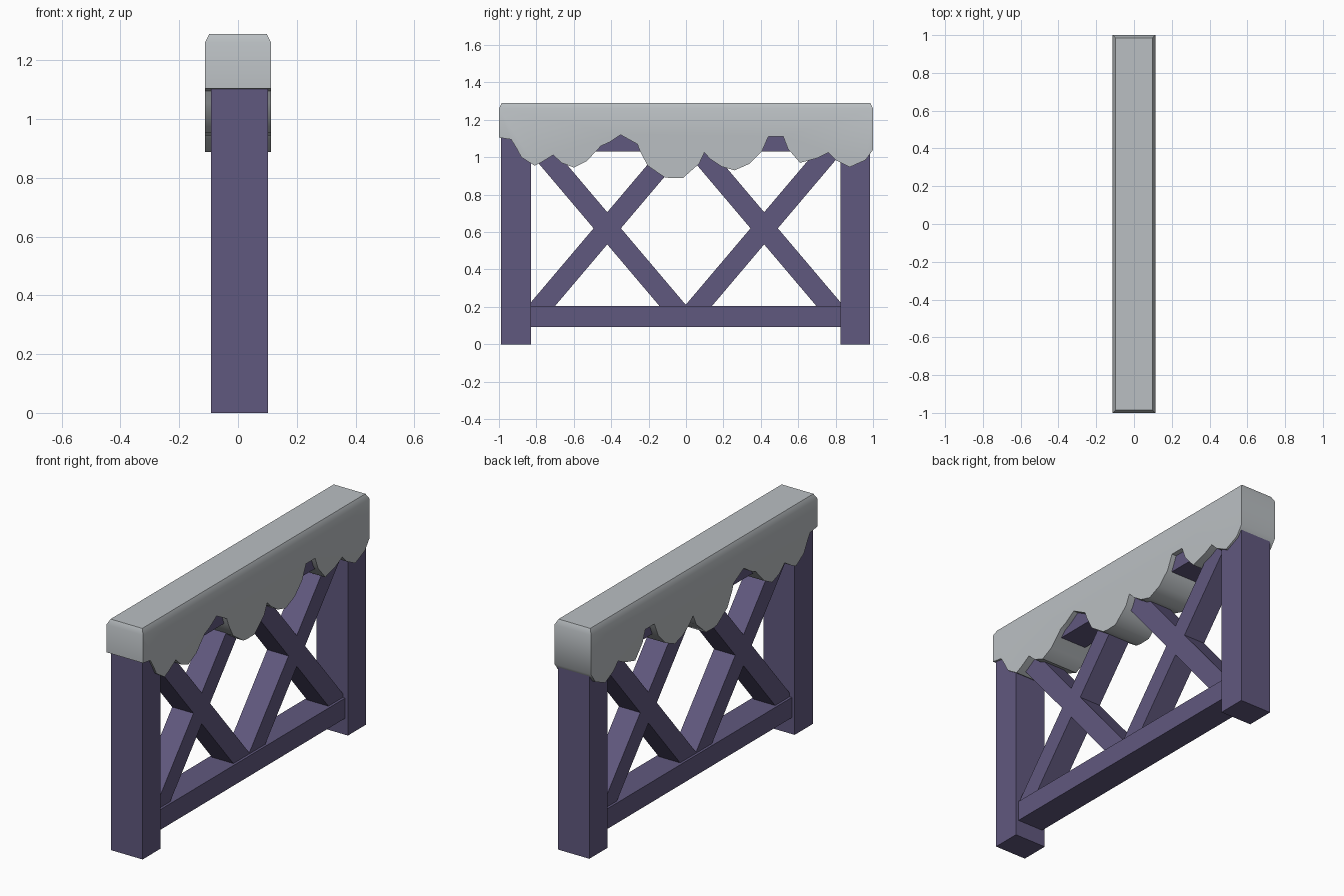
import bpy, bmesh, math

if "Cube" in bpy.data.objects:
    bpy.data.objects.remove(bpy.data.objects["Cube"])


def material(name, rgb):
    m = bpy.data.materials.new(name)
    m.diffuse_color = (*rgb, 1)
    m.use_nodes = True
    m.node_tree.nodes["Principled BSDF"].inputs["Base Color"].default_value = m.diffuse_color
    return m


WOOD = material("purple wood", (0.118, 0.098, 0.21))
SNOW = material("pale grey snow", (0.49, 0.52, 0.54))


def prism(name, outline, x0, x1, mat, cap=None):
    """Extrude a (y, z) outline along x; cap = (inset, height) chamfers the top."""
    bm = bmesh.new()
    face = bm.faces.new([bm.verts.new((x0, y, z)) for y, z in outline])
    out = bmesh.ops.extrude_face_region(bm, geom=[face])
    moved = [v for v in out["geom"] if isinstance(v, bmesh.types.BMVert)]
    bmesh.ops.translate(bm, verts=moved, vec=(x1 - x0, 0, 0))
    bmesh.ops.recalc_face_normals(bm, faces=bm.faces[:])
    if cap:
        top = max(bm.faces, key=lambda f: f.calc_center_median().z)
        bmesh.ops.inset_region(bm, faces=[top], thickness=cap[0], use_even_offset=True)
        for v in top.verts:
            v.co.z += cap[1]
    me = bpy.data.meshes.new(name)
    bm.to_mesh(me)
    bm.free()
    me.materials.append(mat)
    ob = bpy.data.objects.new(name, me)
    bpy.context.collection.objects.link(ob)
    return ob


def box(name, half_x, y0, y1, z0, z1):
    return prism(name, [(y0, z0), (y1, z0), (y1, z1), (y0, z1)],
                 CX - half_x, CX + half_x, WOOD)


CX = 0.005  # the woodwork sits slightly off the snow's centre line

# Posts and rails
box("front_post", 0.097, -0.988, -0.828, 0, 1.15)
box("back_post", 0.097, 0.825, 0.985, 0, 1.15)
box("bottom_rail", 0.08, -0.84, 0.84, 0.092, 0.205)
box("top_rail", 0.08, -0.84, 0.84, 1.03, 1.145)

# Crossed braces: slanted strips running from rail to rail
MID, SLOPE, HALF = 0.62, 1.18, 0.073
for side, cy in (("front", -0.421), ("back", 0.418)):
    for lean, s in (("rising", 1), ("falling", -1)):
        lo, hi = 0.15, 1.08
        a = cy + s * (lo - MID) / SLOPE
        b = cy + s * (hi - MID) / SLOPE
        prism(f"{side}_{lean}_brace",
              [(a - HALF, lo), (a + HALF, lo), (b + HALF, hi), (b - HALF, hi)],
              CX - 0.066, CX + 0.066, WOOD)

# Snow cap with a dripping lower edge and chamfered top
drips = [(-1, 1.105), (-.935, 1.095), (-.91, 1.055), (-.88, 1.0), (-.81, .955),
         (-.77, .975), (-.71, 1.012), (-.665, .97), (-.60, .945), (-.53, .98),
         (-.455, 1.06), (-.41, 1.08), (-.35, 1.12), (-.26, 1.07), (-.245, 1.03),
         (-.205, .955), (-.115, .893), (-.08, .888), (-.015, .89), (.03, .93),
         (.07, .965), (.098, 1.025), (.13, .99), (.19, .95), (.26, .93),
         (.34, .965), (.405, 1.03), (.44, 1.11), (.52, 1.11), (.545, 1.045),
         (.61, .97), (.70, .995), (.76, 1.025), (.80, .985), (.875, .947),
         (.96, .985), (1, 1.04)]
snow = prism("snow_cap", drips + [(1, 1.26), (-1, 1.26)], -0.113, 0.113, SNOW,
             cap=(0.015, 0.029))
bpy.context.view_layer.objects.active = snow
snow.select_set(True)
bpy.ops.object.shade_smooth_by_angle(angle=math.radians(40))
